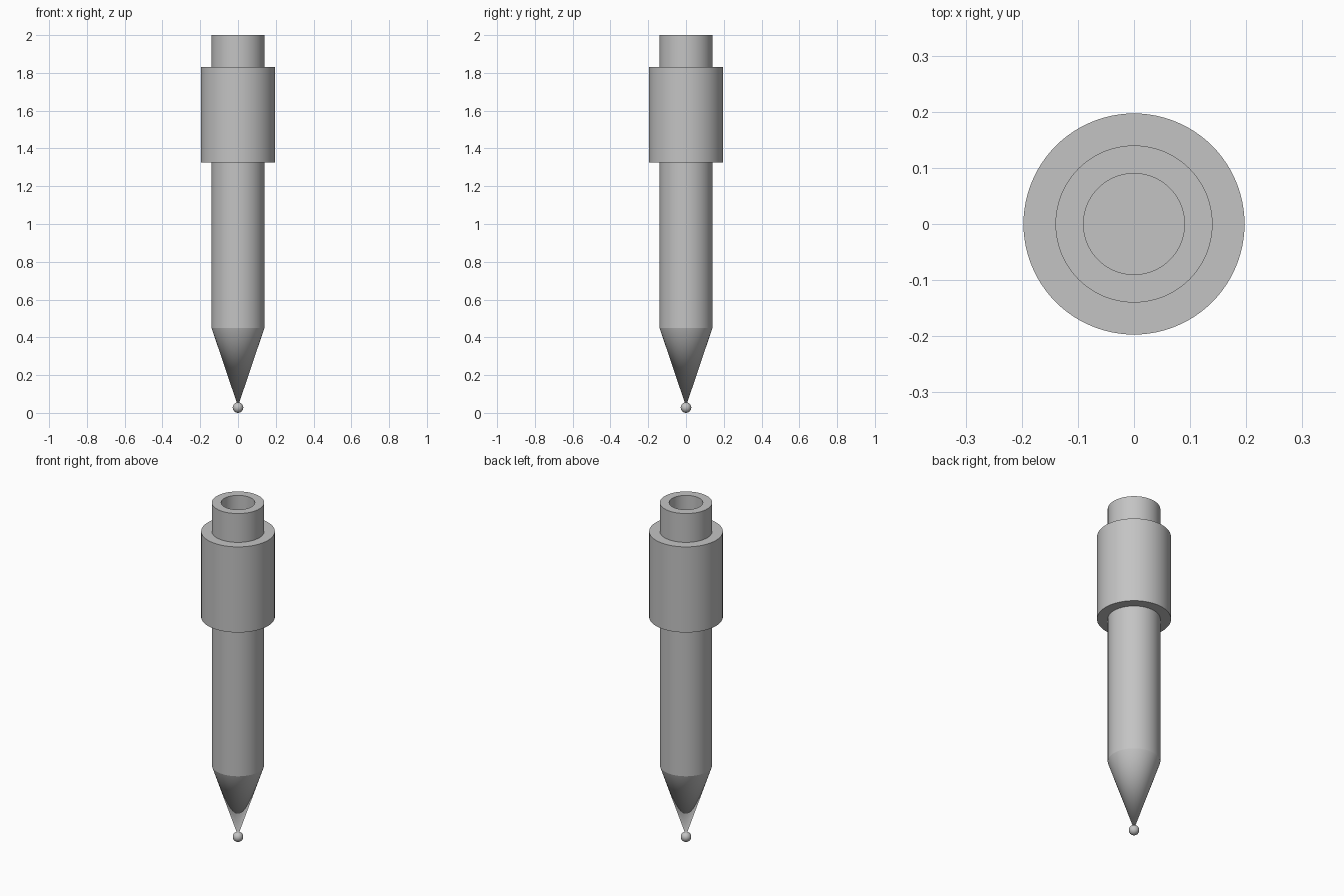
import bpy
import bmesh
from math import radians
from mathutils import Vector

cube = bpy.data.objects.get("Cube")
if cube:
    bpy.data.objects.remove(cube, do_unlink=True)

SIDES = 96
GREY = (0.55, 0.55, 0.55, 1.0)

grey = bpy.data.materials.new("plain grey")
grey.use_nodes = True
grey.diffuse_color = GREY
grey.node_tree.nodes["Principled BSDF"].inputs["Base Color"].default_value = GREY


def finish(obj, name):
    """Name, colour and smooth a part while keeping its rims crisp."""
    obj.name = obj.data.name = name
    obj.data.materials.append(grey)
    bpy.ops.object.select_all(action="DESELECT")
    obj.select_set(True)
    bpy.context.view_layer.objects.active = obj
    bpy.ops.object.shade_smooth_by_angle(angle=radians(15))


def lathe(name, profile, closed=False):
    """Spin (radius, height) points around the z axis."""
    bm = bmesh.new()
    verts = [bm.verts.new((r, 0, z)) for r, z in profile]
    edges = [bm.edges.new(pair) for pair in zip(verts, verts[1:])]
    if closed:
        edges.append(bm.edges.new((verts[-1], verts[0])))
    bmesh.ops.spin(bm, geom=verts + edges, cent=Vector(), axis=(0, 0, 1),
                   angle=radians(360), steps=SIDES, use_merge=True)
    bmesh.ops.remove_doubles(bm, verts=bm.verts, dist=0.0001)
    bmesh.ops.recalc_face_normals(bm, faces=bm.faces)
    mesh = bpy.data.meshes.new(name)
    bm.to_mesh(mesh)
    bm.free()
    obj = bpy.data.objects.new(name, mesh)
    bpy.context.collection.objects.link(obj)
    finish(obj, name)


BODY_R, BORE_R, GRIP_R = 0.14, 0.09, 0.197
SHOULDER_Z, GRIP_Z, GRIP_TOP, TOP_Z = 0.45, 1.325, 1.83, 2.0

# Hollow barrel with a conical point and a flat-bottomed bore
lathe("barrel", [(0, 0.035), (BODY_R, SHOULDER_Z), (BODY_R, TOP_Z),
                 (BORE_R, TOP_Z), (BORE_R, SHOULDER_Z), (0, SHOULDER_Z)])

# Thick sleeve around the upper barrel
lathe("sleeve", [(BODY_R, GRIP_Z), (GRIP_R, GRIP_Z),
                 (GRIP_R, GRIP_TOP), (BODY_R, GRIP_TOP)], closed=True)

# Ball at the tip
bpy.ops.mesh.primitive_uv_sphere_add(segments=32, ring_count=16, radius=0.028,
                                     location=(0, 0, 0.028))
finish(bpy.context.object, "tip_ball")
